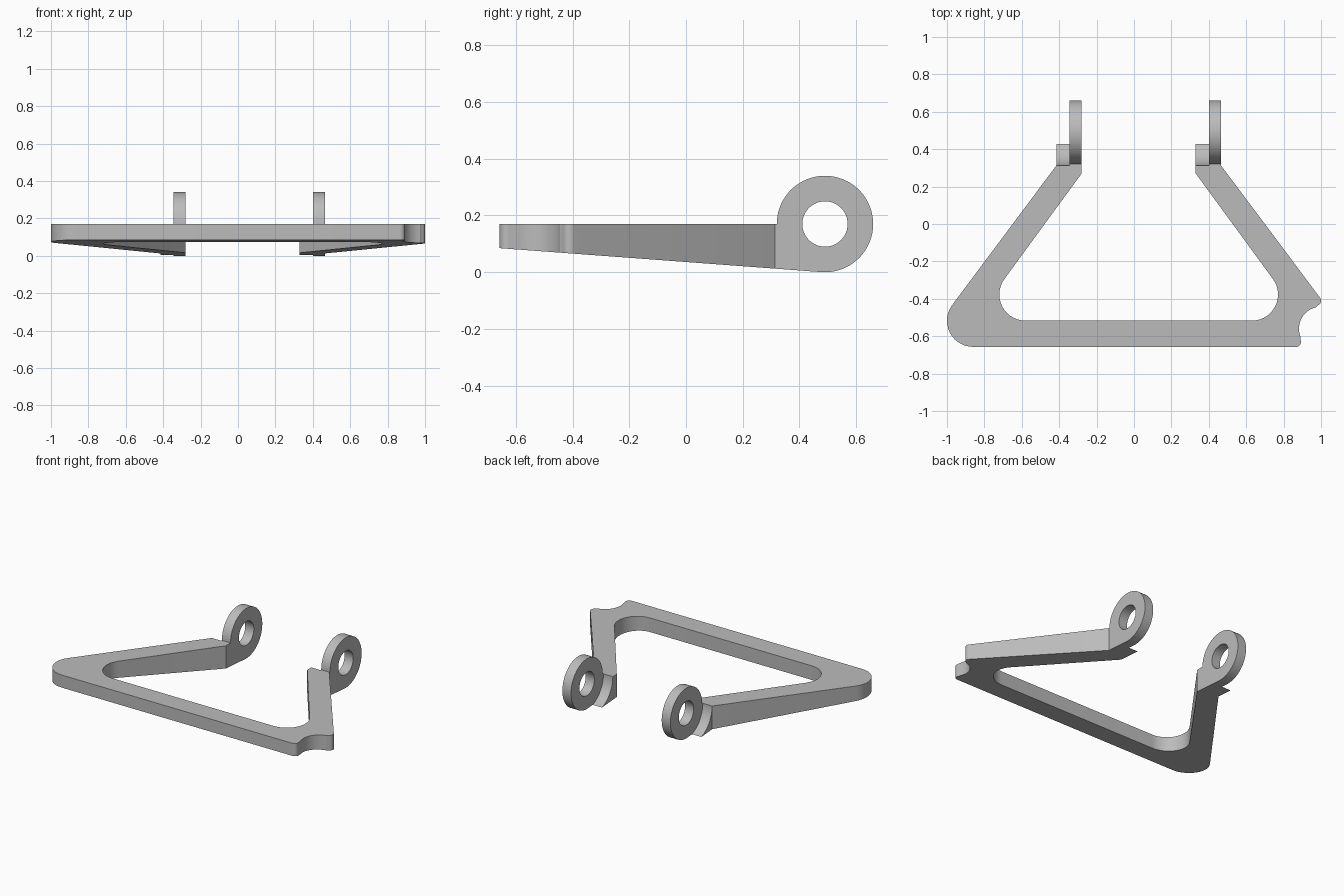
import bpy, bmesh, math
from mathutils import Matrix

if "Cube" in bpy.data.objects:
    bpy.data.objects.remove(bpy.data.objects["Cube"])

TOP = 0.17                       # flat upper face, also the ring axis height
END = 0.313                      # where the arms stop and the ring ends begin
RING_Y, RING_R, HOLE_R, GAP_R = 0.49, 0.17, 0.08, 0.177
SLOPE = 0.0743

grey = bpy.data.materials.new("plain grey")
grey.use_nodes = True
colour = (0.5, 0.5, 0.5, 1)
grey.diffuse_color = colour
grey.node_tree.nodes["Principled BSDF"].inputs["Base Color"].default_value = colour


def underside(y):
    return 0.085 - SLOPE * (y + 0.66)


def arc(cx, cy, r, start, end, steps=14):
    angles = [math.radians(start + (end - start) * i / steps) for i in range(steps + 1)]
    return [(cx + r * math.cos(a), cy + r * math.sin(a)) for a in angles]


def plate(name, loops, thickness, matrix, taper=False):
    """Extrude closed outlines (later ones are holes) into a solid."""
    curve = bpy.data.curves.new(name, 'CURVE')
    curve.dimensions = '2D'
    curve.fill_mode = 'BOTH'
    curve.extrude = thickness / 2
    for loop in loops:
        spline = curve.splines.new('POLY')
        spline.points.add(len(loop) - 1)
        for point, (x, y) in zip(spline.points, loop):
            point.co = (x, y, 0, 1)
        spline.use_cyclic_u = True
    temp = bpy.data.objects.new(name + " outline", curve)
    bpy.context.collection.objects.link(temp)
    graph = bpy.context.evaluated_depsgraph_get()
    mesh = bpy.data.meshes.new_from_object(temp.evaluated_get(graph))
    bpy.data.objects.remove(temp)
    mesh.name = name
    bm = bmesh.new()
    bm.from_mesh(mesh)
    bmesh.ops.remove_doubles(bm, verts=bm.verts, dist=1e-5)
    bm.transform(matrix)
    if taper:                    # slope the lower face down toward the back
        for v in bm.verts:
            if v.co.z < TOP - thickness / 2:
                v.co.z = underside(v.co.y)
    bmesh.ops.recalc_face_normals(bm, faces=bm.faces)
    bm.to_mesh(mesh)
    bm.free()
    mesh.materials.clear()
    mesh.materials.append(grey)
    obj = bpy.data.objects.new(name, mesh)
    bpy.context.collection.objects.link(obj)
    bpy.ops.object.select_all(action='DESELECT')
    obj.select_set(True)
    bpy.context.view_layer.objects.active = obj
    bpy.ops.object.shade_smooth_by_angle(angle=math.radians(30))
    return obj


# Open triangular frame, with a notch in the left front corner
lean = 143.5
outline = [(-0.28, END), (-0.415, END)]
outline += arc(-0.86, -0.517, 0.14, lean, 270)
outline += arc(0.866, -0.63, 0.027, -90, 25, 8)
outline += arc(1.0, -0.56, 0.118, 200, 103)
outline += arc(0.973, -0.41, 0.027, -70, 37, 8)
outline += [(0.465, END), (0.33, END), (0.33, 0.27)]
outline += arc(0.63, -0.377, 0.14, 180 - lean, -90)
outline += arc(-0.58, -0.377, 0.14, 270, lean)
outline += [(-0.28, 0.27)]
plate("frame", [outline], 0.2, Matrix.Translation((0, 0, TOP - 0.1)), taper=True)


def side_plate(name, loops, x0, x1):
    """A plate drawn in y and z, standing between x0 and x1."""
    turn = Matrix(((0, 0, 1, (x0 + x1) / 2), (1, 0, 0, 0), (0, 1, 0, 0), (0, 0, 0, 1)))
    plate(name, loops, x1 - x0, turn)


# Hinge ring with its web, and the hollowed arm end beside it
tilt = math.degrees(math.atan(SLOPE))
ring = [(END, underside(END)), (END, TOP)]
ring += arc(RING_Y, TOP, RING_R, 180, -90 - tilt, 56)
hole = arc(RING_Y, TOP, HOLE_R, 0, 352.5, 47)
half = math.degrees(math.acos(RING_R / GAP_R))
hollow = [(END, underside(END))]
hollow += arc(RING_Y, TOP, GAP_R, 180, 270 - tilt - half, 20)

for side, x in (("right", -0.415), ("left", 0.33)):
    inner, outer = (x, x + 0.07), (x + 0.07, x + 0.135)
    side_plate(side + "_hinge_ring", [ring, hole], *outer)
    side_plate(side + "_arm_end", [hollow], *inner)
